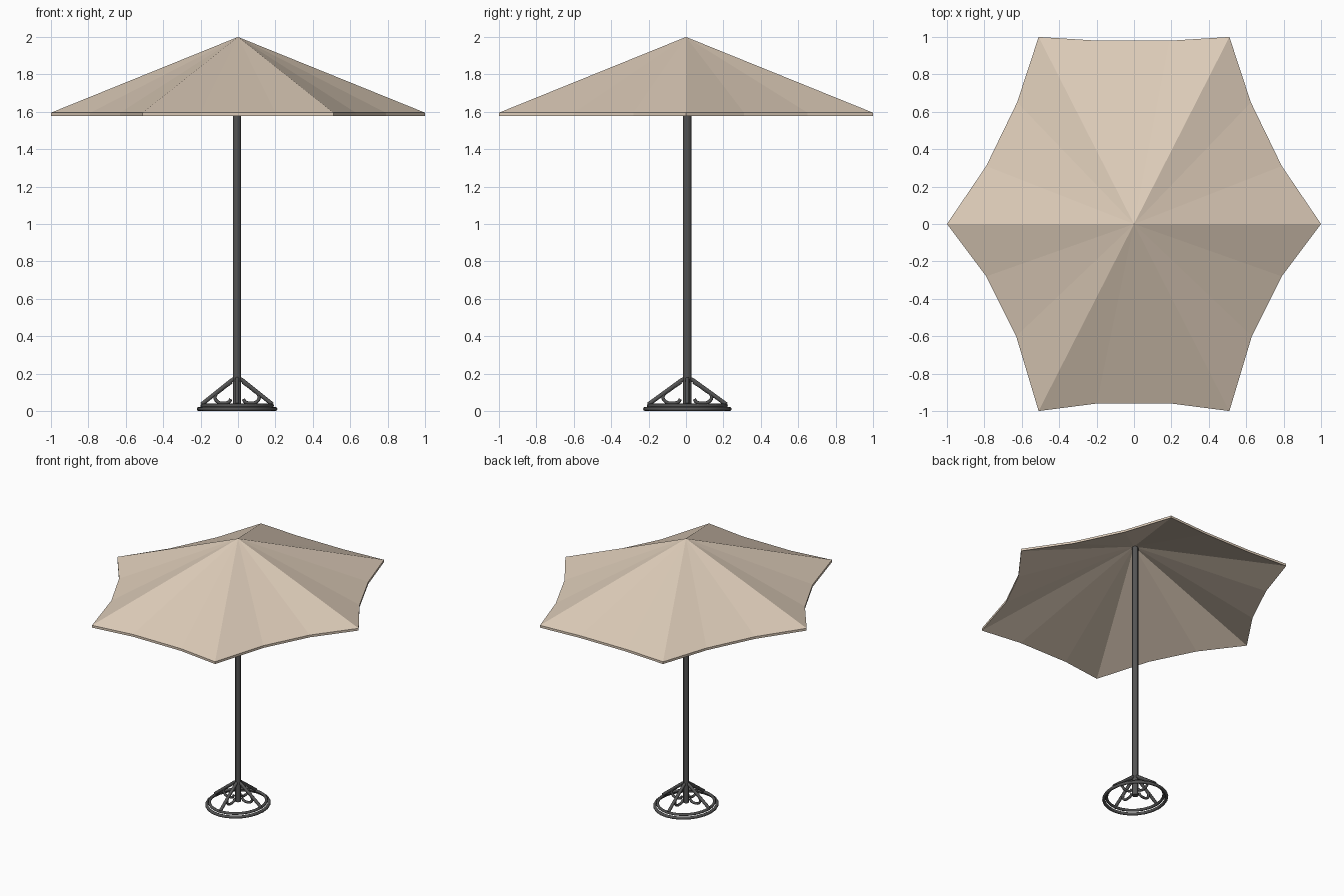
import bpy, bmesh
from math import sin, cos, pi

if "Cube" in bpy.data.objects:
    bpy.data.objects.remove(bpy.data.objects["Cube"])

def material(name, rgb):
    m = bpy.data.materials.new(name)
    m.diffuse_color = (*rgb, 1)
    m.use_nodes = True
    m.node_tree.nodes["Principled BSDF"].inputs["Base Color"].default_value = m.diffuse_color
    return m

cloth = material("beige_cloth", (0.72, 0.60, 0.48))
iron = material("dark_iron", (0.09, 0.09, 0.09))
CX, CY = -0.005, 0.007   # pole and stand centre

# canopy: six points with scalloped edges, thin faceted shell
right = [(1, 0), (0.79, 0.31), (0.625, 0.65), (0.51, 1), (0.19, 0.98)]
low = [(0.20, -0.96), (0.51, -1), (0.63, -0.60), (0.79, -0.28)]
rim = right + [(-x, y) for x, y in reversed(right)] + [(-x, y) for x, y in reversed(low)] + low
bm = bmesh.new()
outer = [bm.verts.new((x, y, 1.595)) for x, y in rim]
inner = [bm.verts.new((x, y, 1.578)) for x, y in rim]
top = bm.verts.new((0, 0, 2))
under = bm.verts.new((0, 0, 1.983))
n = len(rim)
for i in range(n):
    j = (i + 1) % n
    bm.faces.new((outer[i], outer[j], top))
    bm.faces.new((inner[j], inner[i], under))
    bm.faces.new((inner[i], inner[j], outer[j], outer[i]))
me = bpy.data.meshes.new("canopy")
bm.to_mesh(me)
bm.free()
me.materials.append(cloth)
bpy.context.collection.objects.link(bpy.data.objects.new("canopy", me))

# pole
bpy.ops.mesh.primitive_cylinder_add(vertices=12, radius=0.022, depth=1.955,
                                    location=(CX, CY, 1.0075))
pole = bpy.context.object
pole.name = "pole"
pole.data.materials.append(iron)
bpy.ops.object.shade_smooth_by_angle()

def tube(name, pts, r, cyclic=False, smooth=True):
    c = bpy.data.curves.new(name, 'CURVE')
    c.dimensions = '3D'
    c.bevel_depth = r
    c.bevel_resolution = 2
    c.resolution_u = 5
    c.use_fill_caps = True
    s = c.splines.new('BEZIER' if smooth else 'POLY')
    if smooth:
        s.bezier_points.add(len(pts) - 1)
        for b, p in zip(s.bezier_points, pts):
            b.co = p
            b.handle_left_type = b.handle_right_type = 'AUTO'
    else:
        s.points.add(len(pts) - 1)
        for b, p in zip(s.points, pts):
            b.co = (*p, 1)
    s.use_cyclic_u = cyclic
    c.materials.append(iron)
    bpy.context.collection.objects.link(bpy.data.objects.new(name, c))

def ring(name, rx, ry, z, r):
    tube(name, [(CX + rx * cos(a * pi / 12), CY + ry * sin(a * pi / 12), z)
                for a in range(24)], r, True, False)

# stand rings
ring("lower_ring", 0.205, 0.226, 0.011, 0.011)
ring("upper_ring", 0.187, 0.207, 0.029, 0.010)

# four sloping legs, each with a curled scroll beneath
leg = [(0.01, 0.175), (0.03, 0.163), (0.19, 0.035)]
scroll = [(0.03, 0.155), (0.085, 0.113), (0.118, 0.078), (0.105, 0.05),
          (0.07, 0.042), (0.042, 0.05), (0.034, 0.064)]
for k in range(4):
    a = k * pi / 2
    place = lambda prof: [(CX + d * cos(a), CY + d * 1.1 * sin(a), z) for d, z in prof]
    tube(f"leg_{k + 1}", place(leg), 0.011, smooth=False)
    tube(f"scroll_{k + 1}", place(scroll), 0.009)
